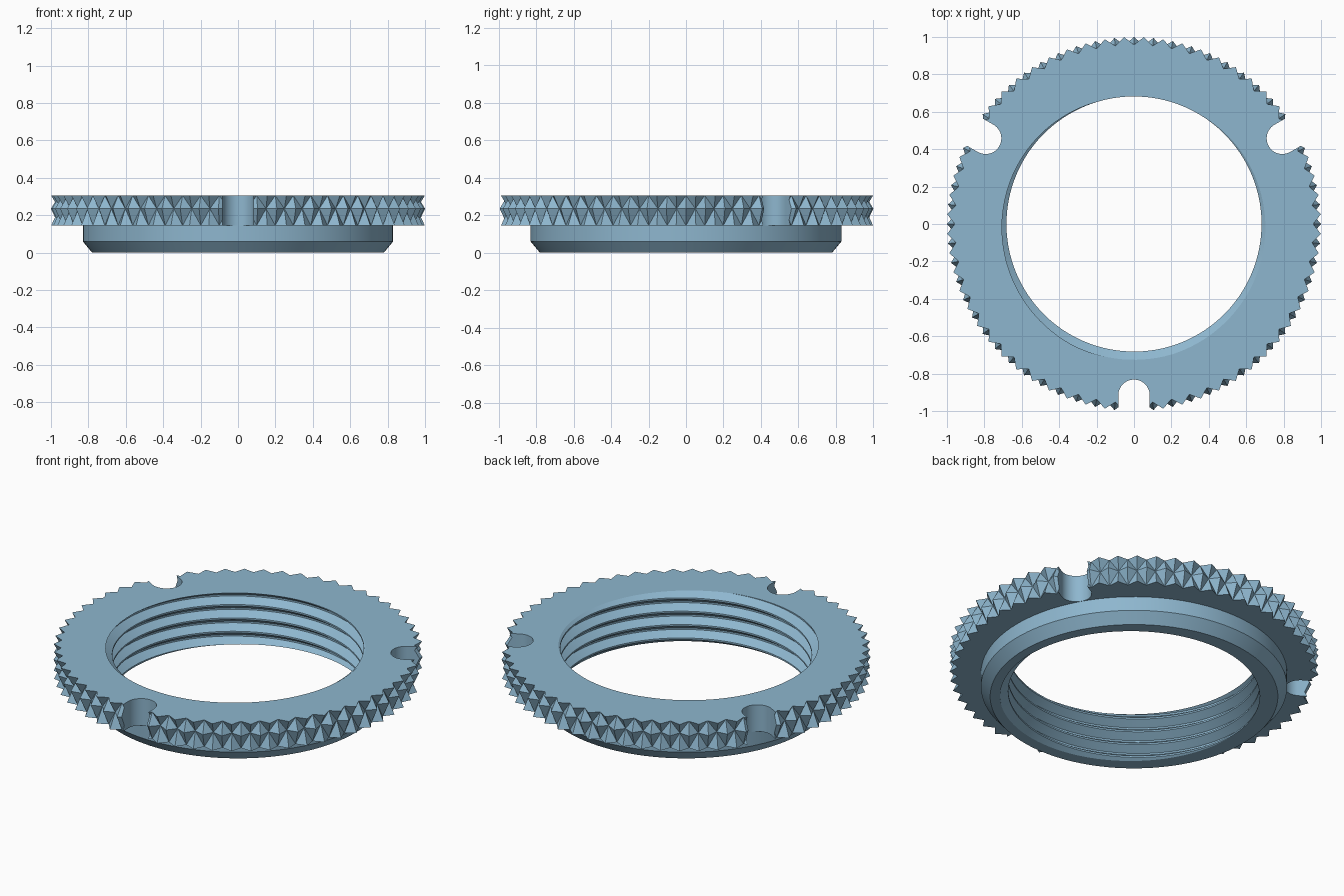
import bpy, bmesh, math

if "Cube" in bpy.data.objects:
    bpy.data.objects.remove(bpy.data.objects["Cube"])

TAU = 2 * math.pi
N = 120                      # columns round the ring (two per knurl tooth)
Z_HUB, Z_TOP = 0.145, 0.305
R_CREST, R_ROOT, PITCH = 0.682, 0.726, 0.08

steel = bpy.data.materials.new("blue grey steel")
steel.diffuse_color = (0.27, 0.47, 0.62, 1)
steel.use_nodes = True
steel.node_tree.nodes["Principled BSDF"].inputs["Base Color"].default_value = steel.diffuse_color


def polar(r, a, z):
    return (r * math.cos(a), r * math.sin(a), z)


def make_object(name, bm):
    bmesh.ops.recalc_face_normals(bm, faces=bm.faces)
    mesh = bpy.data.meshes.new(name)
    bm.to_mesh(mesh)
    bm.free()
    obj = bpy.data.objects.new(name, mesh)
    bpy.context.collection.objects.link(obj)
    mesh.materials.append(steel)
    return obj


def cut(target, cutter):
    mod = target.modifiers.new("cut", 'BOOLEAN')
    mod.operation, mod.solver, mod.object = 'DIFFERENCE', 'EXACT', cutter
    bpy.context.view_layer.objects.active = target
    bpy.ops.object.modifier_apply(modifier=mod.name)
    bpy.data.objects.remove(cutter)


# Body: chamfered hub, then a flange whose rim is a pyramid knurl
def build_body():
    bm = bmesh.new()
    rings = []
    for r, z in ((0.78, 0), (0.83, 0.06), (0.83, Z_HUB)):
        rings.append([bm.verts.new(polar(r, TAU * i / N, z)) for i in range(N)])
    for row, z in enumerate((Z_HUB, 0.235, Z_TOP)):
        rings.append([bm.verts.new(polar(1.0 if (i + row) % 2 else 0.958, TAU * i / N, z))
                      for i in range(N)])
    for k in range(5):
        for i in range(N):
            j = (i + 1) % N
            a, b, c, d = rings[k][i], rings[k][j], rings[k + 1][j], rings[k + 1][i]
            if k < 3:
                bm.faces.new((a, b, c, d))
            elif (i + k) % 2:            # crease follows the groove
                bm.faces.new((a, b, c))
                bm.faces.new((a, c, d))
            else:
                bm.faces.new((a, b, d))
                bm.faces.new((b, c, d))
    bm.faces.new(rings[0])
    bm.faces.new(rings[-1])
    return make_object("knurled_ring_nut", bm)


# Spanner slot: round-ended channel through the flange
def build_slot(angle):
    bm = bmesh.new()
    w, centre = 0.084, 0.916
    outline = [(1.2, w)] + [(centre + w * math.cos(t), w * math.sin(t)) for t in
                            (math.pi / 2 + math.pi * i / 24 for i in range(25))] + [(1.2, -w)]
    ca, sa = math.cos(angle), math.sin(angle)
    lo, hi = ([bm.verts.new((x * ca - y * sa, x * sa + y * ca, z)) for x, y in outline]
              for z in (0.1, 0.4))
    bm.faces.new(lo)
    bm.faces.new(hi)
    for i in range(len(lo)):
        j = (i + 1) % len(lo)
        bm.faces.new((lo[i], lo[j], hi[j], hi[i]))
    return make_object("slot_cutter", bm)


# Threaded bore: one helical profile, trimmed flat and capped
def build_bore():
    bm = bmesh.new()
    profile = ((-0.56, R_CREST), (-0.44, R_CREST), (-0.06, R_ROOT), (0.06, R_ROOT))
    turns, start = 9, math.radians(-95)
    cols = []
    for i in range(N):
        lift = Z_TOP + PITCH * (i / N - 6)
        cols.append([bm.verts.new(polar(r, start + TAU * i / N, lift + PITCH * (t + f)))
                     for t in range(turns) for f, r in profile])
    cols.append(cols[0][4:])             # last column joins one turn higher
    for p, q in zip(cols, cols[1:]):
        for k in range(min(len(p), len(q)) - 1):
            bm.faces.new((p[k], q[k], q[k + 1], p[k + 1]))
    for z, up in ((-0.03, -1), (Z_TOP + 0.03, 1)):
        geom = bm.verts[:] + bm.edges[:] + bm.faces[:]
        res = bmesh.ops.bisect_plane(bm, geom=geom, dist=1e-6, plane_co=(0, 0, z),
                                     plane_no=(0, 0, up), clear_outer=True)
        edges = [e for e in res["geom_cut"] if isinstance(e, bmesh.types.BMEdge)]
        bmesh.ops.holes_fill(bm, edges=edges, sides=0)
    return make_object("bore_cutter", bm)


nut = build_body()
for deg in (-90, 30, 150):
    cut(nut, build_slot(math.radians(deg)))
cut(nut, build_bore())

bpy.ops.object.select_all(action='DESELECT')
nut.select_set(True)
bpy.context.view_layer.objects.active = nut
bpy.ops.object.shade_smooth_by_angle(angle=math.radians(20))
